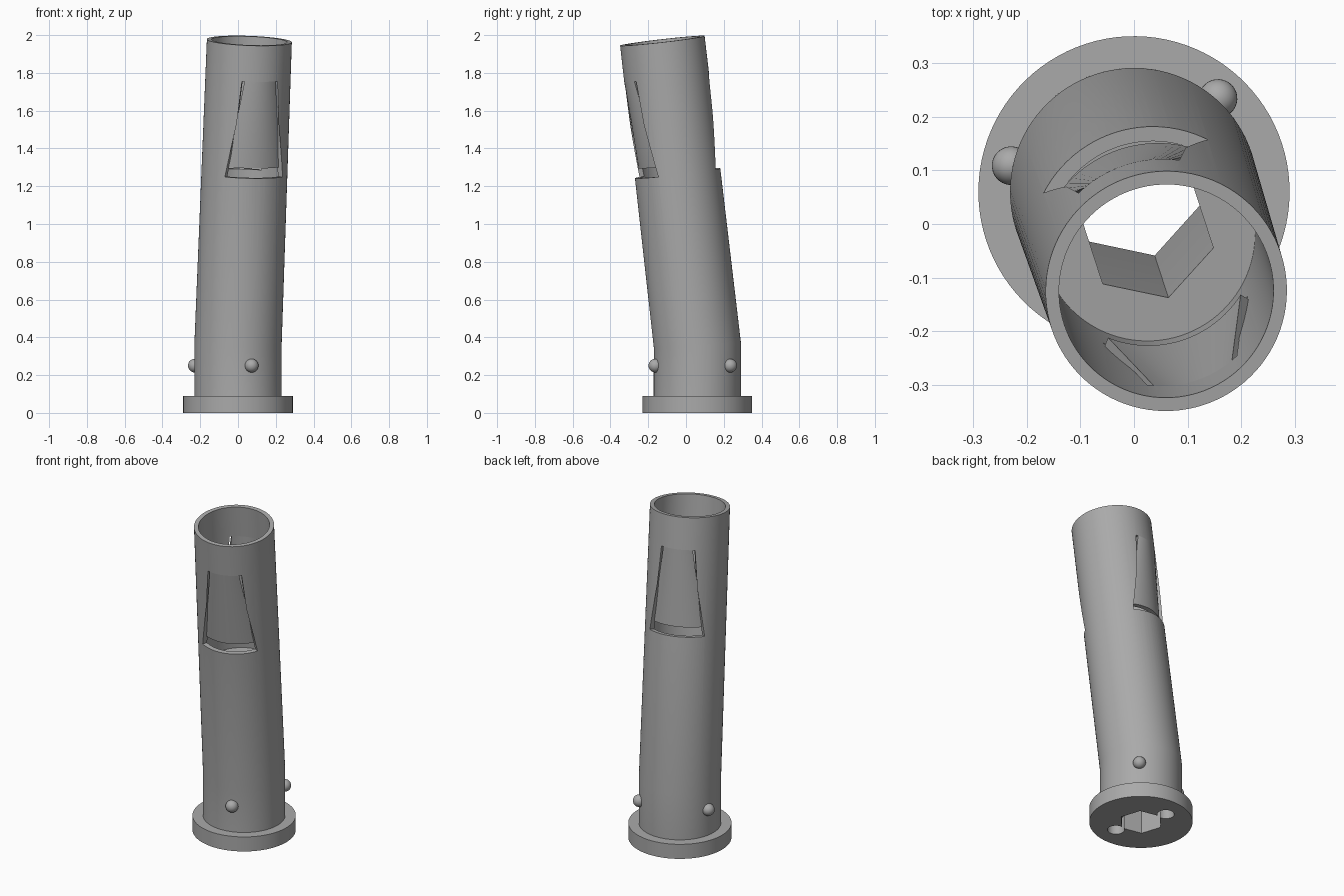
import bpy, bmesh, math
from mathutils import Matrix, Vector

if "Cube" in bpy.data.objects:
    bpy.data.objects.remove(bpy.data.objects["Cube"])

SEG = 96
BEND = 0.36                          # height where the tube starts to lean
TILT = math.atan(0.1945 / 1.61)      # lean angle
LEAN = math.radians(-72)             # compass direction of the lean
TOP = 1.622                          # leaning length above the bend
FLOOR, LEDGE, HINGE = 0.695, 0.915, 1.43

BASE = Matrix.Translation((0, 0.06, 0)) @ Matrix.Rotation(LEAN, 4, 'Z')

grey = bpy.data.materials.new("mid grey")
grey.diffuse_color = (0.40, 0.40, 0.40, 1)
grey.use_nodes = True
grey.node_tree.nodes["Principled BSDF"].inputs["Base Color"].default_value = grey.diffuse_color


def frame(s):
    """Cross-section frame at distance s from the bend along the bent axis."""
    up = Matrix.Translation((0, 0, BEND))
    if abs(s) < 1e-6:
        return BASE @ up @ Matrix.Rotation(TILT / 2, 4, 'Y')
    if s > 0:
        up = up @ Matrix.Rotation(TILT, 4, 'Y')
    return BASE @ up @ Matrix.Translation((0, 0, s))


def finish(name, bm, smooth=True):
    bmesh.ops.recalc_face_normals(bm, faces=bm.faces[:])
    me = bpy.data.meshes.new(name)
    bm.to_mesh(me)
    bm.free()
    ob = bpy.data.objects.new(name, me)
    bpy.context.collection.objects.link(ob)
    me.materials.append(grey)
    if smooth:
        shade(ob)
    return ob


def shade(ob):
    bpy.ops.object.select_all(action='DESELECT')
    ob.select_set(True)
    bpy.context.view_layer.objects.active = ob
    bpy.ops.object.shade_smooth_by_angle(angle=math.radians(25))


def loft(name, rings, n=SEG, smooth=False):
    """Solid through rings of (distance along axis, radius)."""
    bm = bmesh.new()
    loops = []
    for s, r in rings:
        m = frame(s)
        loops.append([bm.verts.new(m @ Vector((r * math.cos(math.tau * i / n),
                                               r * math.sin(math.tau * i / n), 0)))
                      for i in range(n)])
    for a, b in zip(loops, loops[1:]):
        for i in range(n):
            j = (i + 1) % n
            bm.faces.new((a[i], a[j], b[j], b[i]))
    bm.faces.new(loops[0][::-1])
    bm.faces.new(loops[-1])
    return finish(name, bm, smooth)


def panel(name, mid, low, high, push=0.0, n=24, smooth=False):
    """Curved plate; low and high are (distance, half angle, inner r, outer r)."""
    bm = bmesh.new()
    grid = []
    for (s, half, ri, ro), p in ((low, push), (high, 0.0)):
        m = frame(s)
        shift = Vector((-p * math.cos(mid), -p * math.sin(mid), 0))
        row = []
        for i in range(n + 1):
            a = mid + math.radians(half) * (2 * i / n - 1)
            d = Vector((math.cos(a), math.sin(a), 0))
            row.append([bm.verts.new(m @ (d * r + shift)) for r in (ri, ro)])
        grid.append(row)
    lo, hi = grid
    for i in range(n):
        for k in (0, 1):
            bm.faces.new((lo[i][k], lo[i + 1][k], hi[i + 1][k], hi[i][k]))
        for row in grid:
            bm.faces.new((row[i][0], row[i + 1][0], row[i + 1][1], row[i][1]))
    for i in (0, n):
        bm.faces.new((lo[i][0], lo[i][1], hi[i][1], hi[i][0]))
    return finish(name, bm, smooth)


def cut(target, cutter):
    mod = target.modifiers.new("cut", 'BOOLEAN')
    mod.operation, mod.solver, mod.object = 'DIFFERENCE', 'EXACT', cutter
    bpy.context.view_layer.objects.active = target
    bpy.ops.object.modifier_apply(modifier=mod.name)
    bpy.data.objects.remove(cutter)


# Flanged, bent tube with a deep socket in its upper part
body = loft("tube_body", [(-BEND, 0.29), (0.09 - BEND, 0.29), (0.09 - BEND, 0.231),
                          (0, 0.231), (TOP, 0.225), (TOP, 0.2), (FLOOR, 0.2)])

# Hexagonal passage following the bend
cut(body, loft("hex_cutter", [(-BEND - 0.1, 0.125), (0, 0.125), (FLOOR + 0.1, 0.125)], n=6))

# Two blind round holes under the flange
for a in (0, math.pi):
    bm = bmesh.new()
    place = BASE @ Matrix.Translation((0.165 * math.cos(a), 0.165 * math.sin(a), 0))
    bmesh.ops.create_cone(bm, cap_ends=True, segments=32, radius1=0.048, radius2=0.048,
                          depth=0.2, matrix=place)
    cut(body, finish("hole_cutter", bm, False))

# Two tapered windows, each with a spring finger bent inward
for side, a in (("front", 0), ("back", math.pi)):
    cut(body, panel("window_cutter", a, (LEDGE, 45, 0.14, 0.3), (HINGE, 26, 0.14, 0.3)))
    panel(side + "_spring_finger", a, (LEDGE + 0.05, 40, 0.202, 0.227),
          (HINGE, 22.5, 0.2, 0.2257), push=0.026, smooth=True)
shade(body)

# Three round locating bumps near the base
for i in range(3):
    a = math.tau * i / 3
    bm = bmesh.new()
    bmesh.ops.create_uvsphere(
        bm, u_segments=32, v_segments=16, radius=0.036,
        matrix=BASE @ Matrix.Translation((0.234 * math.cos(a), 0.234 * math.sin(a), 0.25)))
    finish("bump_%d" % (i + 1), bm)
